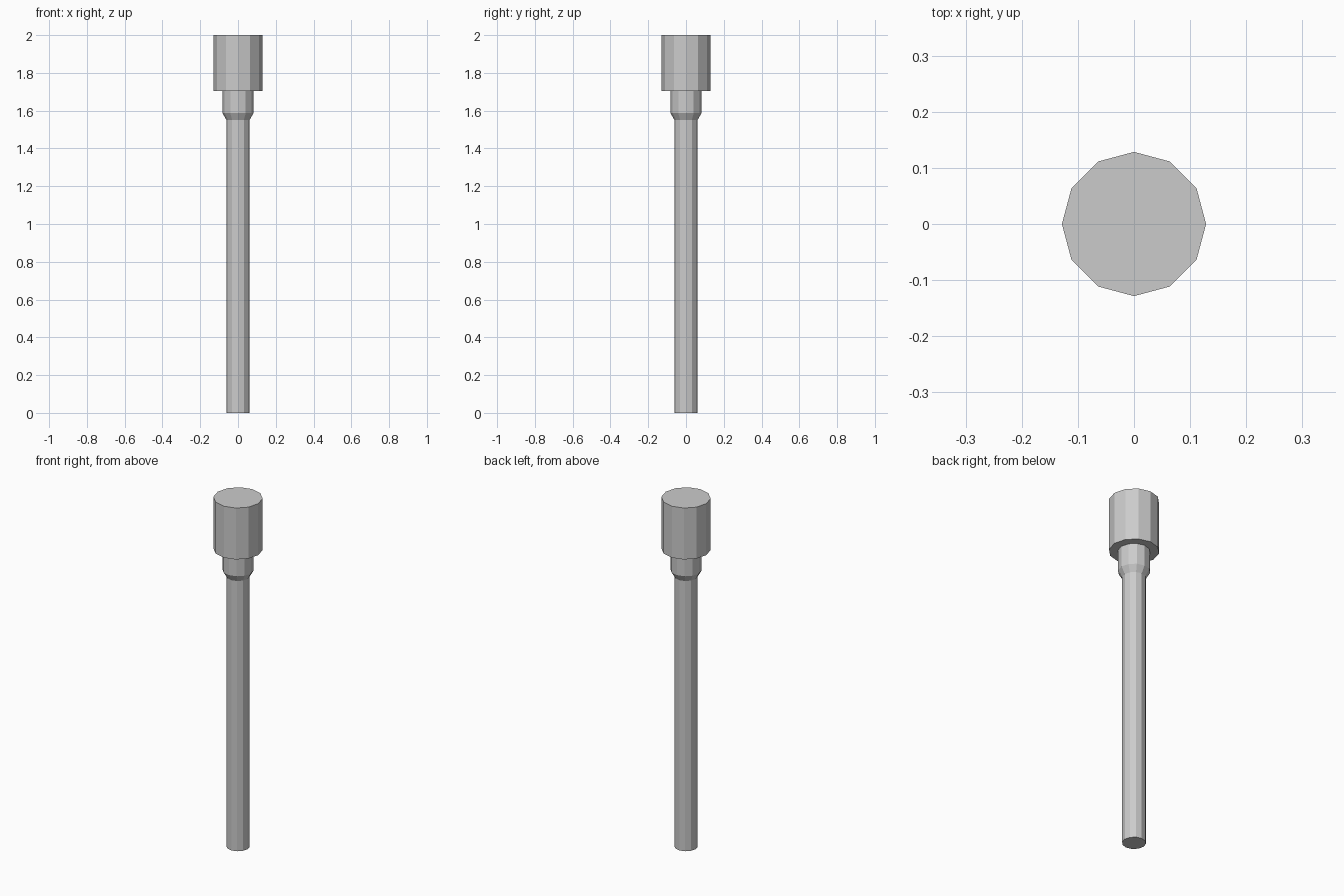
import bpy, bmesh
from math import cos, sin, tau

if "Cube" in bpy.data.objects:
    bpy.data.objects.remove(bpy.data.objects["Cube"])

SIDES = 12


def lathe(name, profile):
    """Closed faceted solid from (radius, z) points, bottom to top."""
    bm = bmesh.new()
    rings = [[bm.verts.new((r * cos(tau * i / SIDES), r * sin(tau * i / SIDES), z))
              for i in range(SIDES)] for r, z in profile]
    for low, high in zip(rings, rings[1:]):
        for i in range(SIDES):
            j = (i + 1) % SIDES
            bm.faces.new((low[i], low[j], high[j], high[i]))
    bm.faces.new(rings[0][::-1])
    bm.faces.new(rings[-1])
    mesh = bpy.data.meshes.new(name)
    bm.to_mesh(mesh)
    bm.free()
    obj = bpy.data.objects.new(name, mesh)
    bpy.context.collection.objects.link(obj)
    return obj


# Whole outline in one solid: shaft, tapered collar, wide head
lathe("handle_with_head", [
    (0.061, 0.0), (0.061, 1.55),
    (0.082, 1.587), (0.082, 1.705),
    (0.1285, 1.705), (0.1285, 2.0),
])
